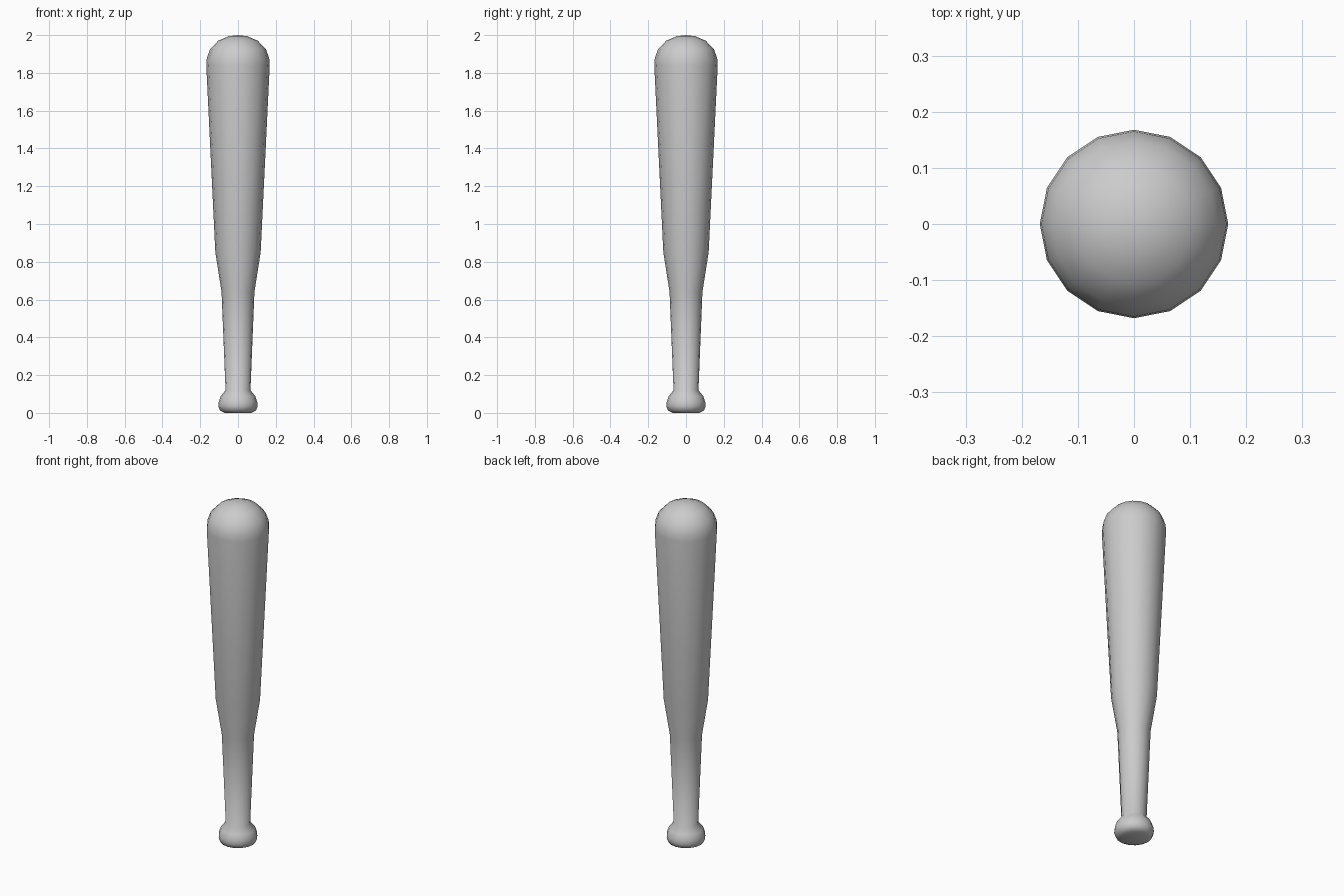
import bpy, bmesh
from math import cos, sin, tau

if "Cube" in bpy.data.objects:
    bpy.data.objects.remove(bpy.data.objects["Cube"])

SIDES = 16

# Profile of the bat as (radius, height): knob, handle, taper, barrel, domed tip
profile = [
    (0.070, 0.000), (0.095, 0.012), (0.104, 0.035), (0.102, 0.058), (0.092, 0.088),
    (0.066, 0.120), (0.087, 0.640), (0.120, 0.850),
    (0.168, 1.840), (0.165, 1.878), (0.148, 1.925), (0.105, 1.970), (0.050, 1.994),
]

bm = bmesh.new()
rings = [[bm.verts.new((r * cos(tau * i / SIDES), r * sin(tau * i / SIDES), z))
          for i in range(SIDES)] for r, z in profile]

# Side walls
for low, high in zip(rings, rings[1:]):
    for i in range(SIDES):
        j = (i + 1) % SIDES
        bm.faces.new((low[i], low[j], high[j], high[i]))

# Flat knob base and pointed fan at the tip
bm.faces.new(rings[0][::-1])
tip = bm.verts.new((0, 0, 2.0))
for i in range(SIDES):
    bm.faces.new((rings[-1][i], rings[-1][(i + 1) % SIDES], tip))

for face in bm.faces:
    face.smooth = True

mesh = bpy.data.meshes.new("baseball_bat")
bm.to_mesh(mesh)
bm.free()
bat = bpy.data.objects.new("baseball_bat", mesh)
bpy.context.collection.objects.link(bat)
